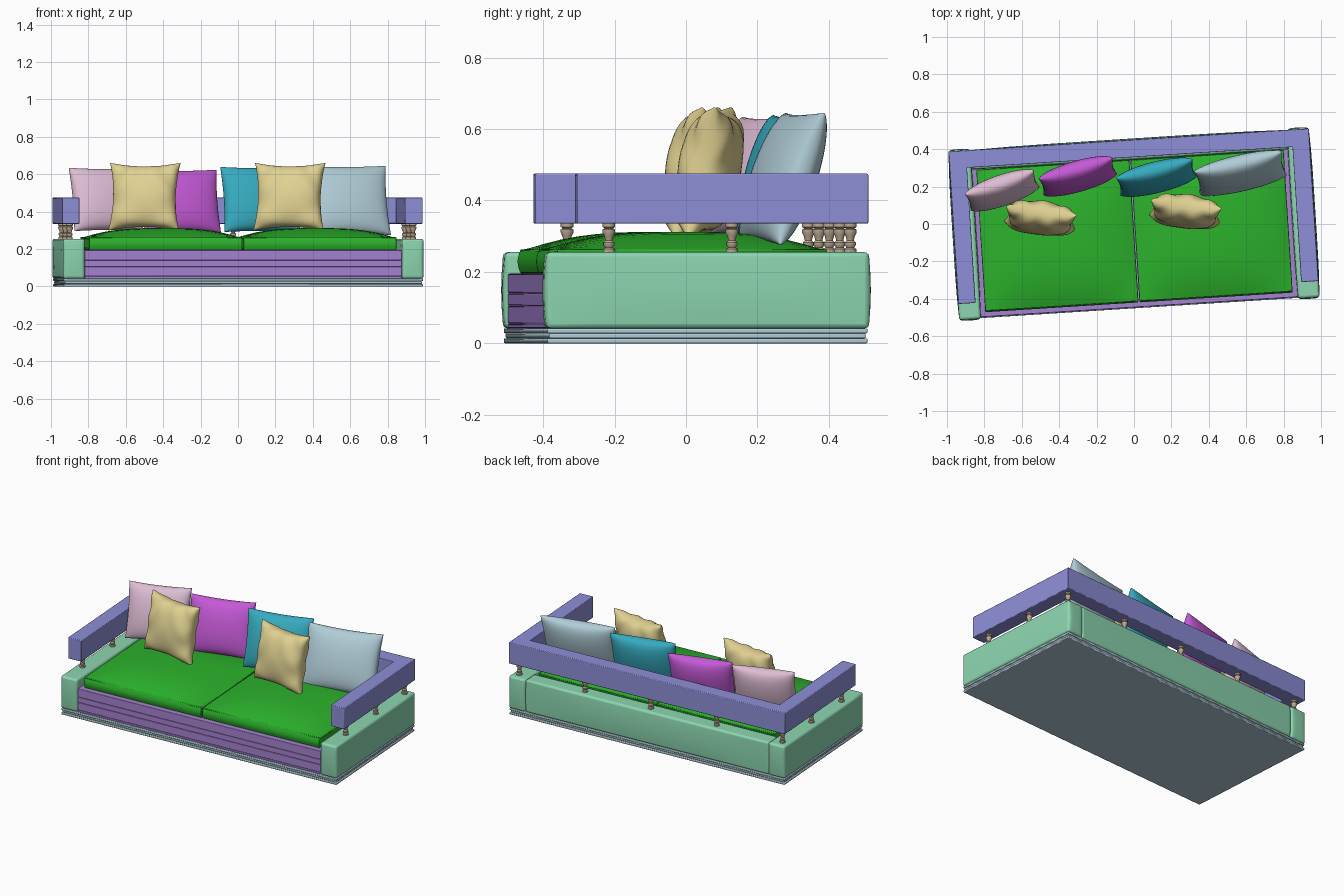
import bpy, bmesh, math
from mathutils import Matrix, Vector

if "Cube" in bpy.data.objects:
    bpy.data.objects.remove(bpy.data.objects["Cube"], do_unlink=True)

# The whole sofa stands slightly turned
TURN = Matrix.Rotation(math.radians(3.65), 4, 'Z')


def material(name, r, g, b):
    col = [(c / 12.92 if c < 0.04 else ((c + 0.055) / 1.055) ** 2.4) for c in (r, g, b)] + [1]
    m = bpy.data.materials.new(name)
    m.use_nodes = True
    m.diffuse_color = col
    m.node_tree.nodes["Principled BSDF"].inputs["Base Color"].default_value = col
    return m


MINT = material("mint", .55, .84, .69)
RAIL = material("periwinkle", .56, .56, .85)
GREEN = material("green", .17, .70, .17)
PURPLE = material("purple", .65, .51, .82)
TAN = material("tan", .88, .82, .57)
PINK = material("pink", .87, .74, .83)
MAGENTA = material("magenta", .77, .35, .84)
TEAL = material("teal", .21, .67, .75)
PALE = material("pale_blue", .69, .80, .84)
TURNED = material("baluster_beige", .74, .67, .57)


def finish(name, bm, mat, matrix=TURN, bevel=0, segments=2, angle=40):
    bmesh.ops.recalc_face_normals(bm, faces=bm.faces)
    me = bpy.data.meshes.new(name)
    bm.to_mesh(me)
    bm.free()
    ob = bpy.data.objects.new(name, me)
    bpy.context.collection.objects.link(ob)
    me.materials.append(mat)
    ob.matrix_world = matrix
    bpy.ops.object.select_all(action='DESELECT')
    ob.select_set(True)
    bpy.context.view_layer.objects.active = ob
    bpy.ops.object.shade_smooth_by_angle(angle=math.radians(angle))
    if bevel:
        mod = ob.modifiers.new("soft_edges", 'BEVEL')
        mod.width = bevel
        mod.segments = segments
        mod.angle_limit = math.radians(50)
    return ob


def box_mesh(x0, x1, y0, y1, z0, z1, cuts=0):
    bm = bmesh.new()
    bmesh.ops.create_cube(bm, size=1)
    if cuts:
        bmesh.ops.subdivide_edges(bm, edges=bm.edges[:], cuts=cuts, use_grid_fill=True)
    for v in bm.verts:
        v.co = Vector((x0 + (v.co.x + .5) * (x1 - x0), y0 + (v.co.y + .5) * (y1 - y0),
                       z0 + (v.co.z + .5) * (z1 - z0)))
    return bm


def box(name, mat, *bounds, bevel=.004):
    return finish(name, box_mesh(*bounds), mat, bevel=bevel)


# Plinth of stacked mouldings
for i, (inset, z0, z1) in enumerate([(0, 0, .014), (.005, .014, .028), (0, .028, .042)]):
    box(f"plinth_{i}", PALE, -.962 + inset, .962 - inset, -.45 + inset, .448 - inset, z0, z1)

# Upholstered arms and back, softly bulging in the middle
def padded(name, x0, x1, y0, y1):
    bm = box_mesh(x0, x1, y0, y1, .042, .255, cuts=7)
    cx, cy, cz = (x0 + x1) / 2, (y0 + y1) / 2, .148
    for v in bm.verts:
        a = (v.co.x - cx) / (x1 - x0) * 2
        b = (v.co.y - cy) / (y1 - y0) * 2
        c = (v.co.z - cz) / .107
        swell = .007 * (1 - c * c)
        if abs(a) > .99:
            v.co.x += math.copysign(swell * (1 - b ** 4), a)
        if abs(b) > .99:
            v.co.y += math.copysign(swell * (1 - a ** 4), b)
    finish(name, bm, MINT, bevel=.012, segments=3)


for side, s in (("left", 1), ("right", -1)):
    padded(side + "_arm", min(s * .85, s * .965), max(s * .85, s * .965), -.452, .452)
padded("back_body", -.85, .85, .347, .45)

# Seat frame with horizontal grooves
levels = [.042, .055, .105, .14, .195]
for i, (z0, z1) in enumerate(zip(levels, levels[1:])):
    box(f"seat_frame_{i}", PURPLE, -.85, .85, -.445, .347, z0, z1, bevel=.003)


# Domed seat cushions with piping
def seat_cushion(name, x0, x1):
    y0, y1, z0, z1 = -.412, .342, .195, .262
    bm = box_mesh(x0, x1, y0, y1, z0, z1, cuts=15)
    for v in bm.verts:
        a = (2 * v.co.x - x0 - x1) / (x1 - x0)
        b = (2 * v.co.y - y0 - y1) / (y1 - y0)
        lift = (v.co.z - z0) / (z1 - z0)
        v.co.z += .05 * lift * (1 - abs(a) ** 3) * (1 - abs(b) ** 3)
        v.co.y -= .008 * math.sin(math.pi * lift) * (b < -.99)
    finish(name, bm, GREEN, bevel=.012, segments=3)
    for label, z in (("lower", .204), ("upper", .258)):
        cu = bpy.data.curves.new(f"{name}_{label}_piping", 'CURVE')
        cu.dimensions = '3D'
        cu.bevel_depth = .006
        cu.bevel_resolution = 1
        sp = cu.splines.new('POLY')
        sp.points.add(3)
        e = .003
        corners = [(x0 + e, y0 + e), (x1 - e, y0 + e), (x1 - e, y1 - e), (x0 + e, y1 - e)]
        for p, (x, y) in zip(sp.points, corners):
            p.co = (x, y, z, 1)
        sp.use_cyclic_u = True
        cu.materials.append(GREEN)
        ob = bpy.data.objects.new(cu.name, cu)
        bpy.context.collection.objects.link(ob)
        ob.matrix_world = TURN


seat_cushion("right_seat_cushion", -.822, -.004)
seat_cushion("left_seat_cushion", .004, .822)

# U-shaped rail around the sides and back
outline = [(-.965, -.367), (-.965, .45), (.965, .45), (.965, -.367),
           (.872, -.367), (.872, .357), (-.872, .357), (-.872, -.367)]
bm = bmesh.new()
base = bm.faces.new([bm.verts.new((x, y, .335)) for x, y in outline])
up = bmesh.ops.extrude_face_region(bm, geom=[base])["geom"]
bmesh.ops.translate(bm, vec=(0, 0, .14), verts=[g for g in up if isinstance(g, bmesh.types.BMVert)])
finish("rail", bm, RAIL, bevel=.004)

# Turned balusters: lathe profile of radius and height
PROFILE = [(.017, 0), (.017, .01), (.011, .014), (.016, .022), (.016, .028), (.01, .034),
           (.013, .046), (.018, .056), (.018, .064), (.012, .068), (.018, .072), (.018, .082)]


def baluster(name, x, y):
    bm = bmesh.new()
    pts = [bm.verts.new((r, 0, z + .254)) for r, z in [(0, 0)] + PROFILE + [(0, .082)]]
    edges = [bm.edges.new(p) for p in zip(pts, pts[1:])]
    bmesh.ops.spin(bm, geom=pts + edges, cent=(0, 0, 0), axis=(0, 0, 1),
                   angle=math.tau, steps=14, use_merge=True)
    bmesh.ops.remove_doubles(bm, verts=bm.verts, dist=.0001)
    finish(name, bm, TURNED, TURN @ Matrix.Translation((x, y, 0)))


for i in range(5):
    baluster(f"back_baluster_{i}", -.92 + .46 * i, .402)
for side, x in (("left", .92), ("right", -.92)):
    baluster(side + "_front_baluster", x, -.275)
    baluster(side + "_middle_baluster", x, .07)


# Throw pillows: two puffed sheets joined along a pinched outline
def pillow(name, mat, centre, w, h, t, yaw, lean, pinch=.05, crease=0.0):
    bm = bmesh.new()
    for s in (-1, 1):
        grid = bmesh.ops.create_grid(bm, x_segments=28, y_segments=28, size=1)["verts"]
        for v in grid:
            a, b = math.sin(v.co.x * math.pi / 2), math.sin(v.co.y * math.pi / 2)
            puff = max(0, (1 - a * a) * (1 - b * b)) ** .4
            fold = crease * puff * math.sin(9 * a * b + 3 * a + s) * max(abs(a), abs(b))
            v.co = (w / 2 * a * (1 - pinch * (1 - b * b) * a * a),
                    s * (t / 2 * puff + fold),
                    h / 2 * b * (1 - pinch * (1 - a * a) * b * b))
    bmesh.ops.remove_doubles(bm, verts=bm.verts, dist=.0001)
    place = (Matrix.Translation(centre) @ Matrix.Rotation(math.radians(yaw), 4, 'Z')
             @ Matrix.Rotation(math.radians(-lean), 4, 'X'))
    finish(name, bm, mat, place, angle=70)


pillow("pink_pillow", PINK, (-.705, .18, .465), .39, .35, .14, 19, 15)
pillow("magenta_pillow", MAGENTA, (-.3, .255, .455), .41, .35, .14, 16, 15)
pillow("teal_pillow", TEAL, (.12, .25, .465), .42, .36, .14, 14, 15)
pillow("pale_pillow", PALE, (.57, .272, .46), .48, .39, .15, 13, 19)
for label, x, y in (("right", -.5, .03), ("left", .275, .065)):
    pillow(label + "_tan_pillow", TAN, (x, y, .48), .38, .37, .17, -7, 12, pinch=.12, crease=.012)
